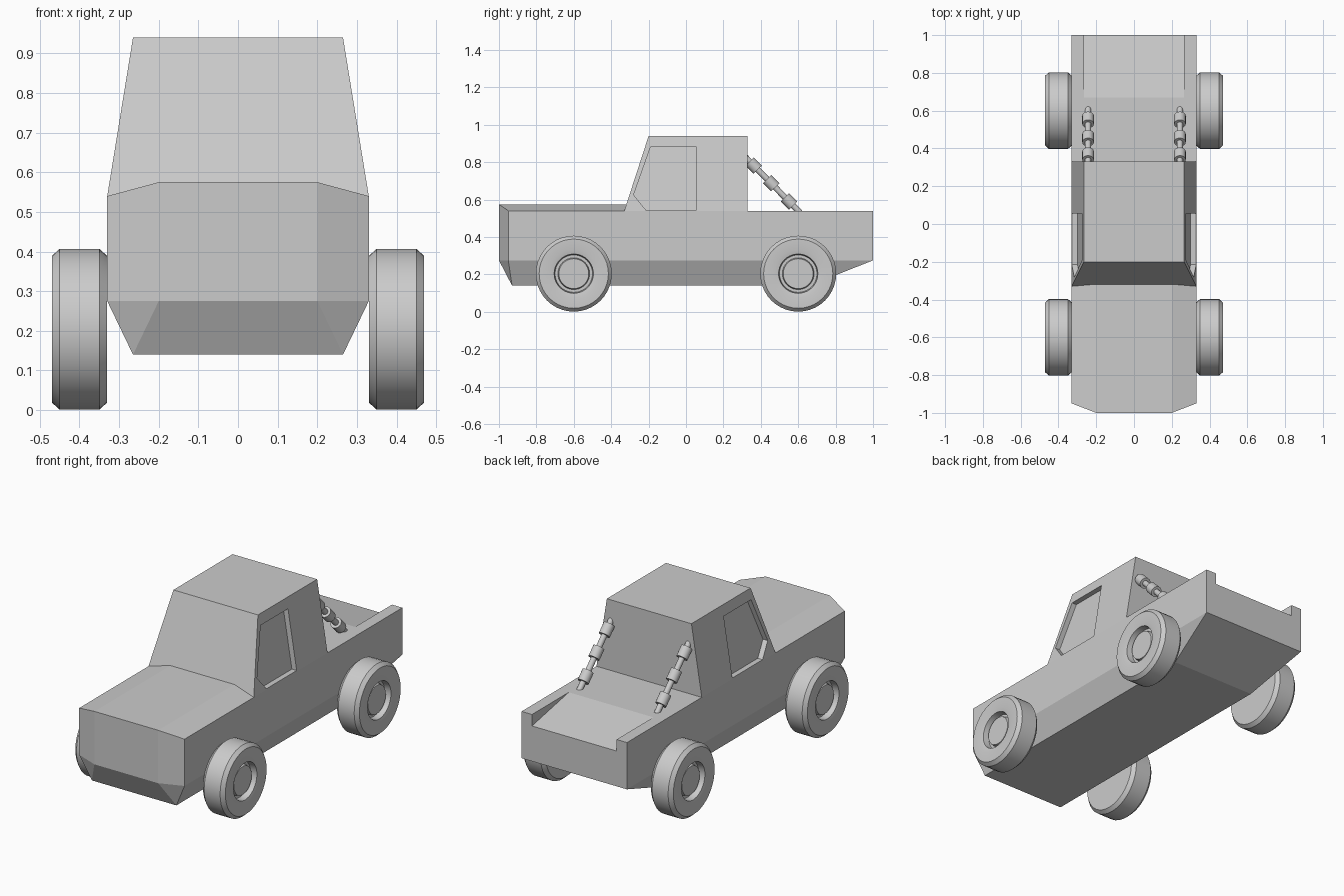
import bpy, bmesh, math
from mathutils import Vector, Matrix

cube = bpy.data.objects.get("Cube")
if cube:
    bpy.data.objects.remove(cube)

grey = bpy.data.materials.new("plain grey")
grey.use_nodes = True
grey.diffuse_color = (0.6, 0.6, 0.6, 1)
grey.node_tree.nodes["Principled BSDF"].inputs["Base Color"].default_value = (0.6, 0.6, 0.6, 1)


def finish(name, bm, smooth=False):
    bmesh.ops.recalc_face_normals(bm, faces=bm.faces)
    mesh = bpy.data.meshes.new(name)
    bm.to_mesh(mesh)
    bm.free()
    mesh.materials.append(grey)
    obj = bpy.data.objects.new(name, mesh)
    bpy.context.collection.objects.link(obj)
    if smooth:
        bpy.ops.object.select_all(action='DESELECT')
        obj.select_set(True)
        bpy.context.view_layer.objects.active = obj
        bpy.ops.object.shade_smooth_by_angle(angle=math.radians(30))
    return obj


def hull(name, points, mirror=True):
    """Convex block from corner points, mirrored across x = 0 if asked."""
    bm = bmesh.new()
    for x, y, z in points:
        bm.verts.new((x, y, z))
        if mirror:
            bm.verts.new((-x, y, z))
    bmesh.ops.convex_hull(bm, input=bm.verts)
    bmesh.ops.dissolve_limit(bm, angle_limit=0.02, verts=bm.verts, edges=bm.edges)
    return finish(name, bm)


def cut(target, cutter):
    mod = target.modifiers.new("cut", 'BOOLEAN')
    mod.operation = 'DIFFERENCE'
    mod.solver = 'EXACT'
    mod.object = cutter
    bpy.context.view_layer.objects.active = target
    bpy.ops.object.modifier_apply(modifier=mod.name)
    bpy.data.objects.remove(cutter)


# Main dimensions
SIDE, SILL, FLOOR, BELT, DECK = 0.33, 0.265, 0.14, 0.275, 0.54
HOOD_X, HOOD_Z, ROOF = 0.2, 0.575, 0.94

# Nose with raised hood and chamfered corners
hull("nose", [
    (SILL, -0.93, FLOOR), (HOOD_X, -1, BELT), (SIDE, -0.95, BELT),
    (SIDE, -0.95, DECK), (HOOD_X, -1, HOOD_Z),
    (SILL, -0.32, FLOOR), (SIDE, -0.32, BELT), (SIDE, -0.32, DECK), (HOOD_X, -0.32, HOOD_Z)])

# Rear body with a sloping recess between the bed sides
rear = hull("rear_body", [
    (SILL, -0.32, FLOOR), (SIDE, -0.32, BELT), (SIDE, -0.32, DECK),
    (SILL, 0.66, FLOOR), (SIDE, 1, BELT), (SIDE, 1, DECK)])
cut(rear, hull("bed_cutter", [(SILL, y, z) for y, z in
                              ((0.62, 0.55), (1.05, 0.465), (1.05, 0.6), (0.62, 0.6))]))

# Cab with inset side windows that follow the leaning sides
cab = hull("cab", [
    (SIDE, -0.33, DECK), (SIDE, 0.33, DECK), (SILL, -0.2, ROOF), (SILL, 0.33, ROOF)])
window = ((-0.19, 0.88), (0.055, 0.88), (0.055, 0.545), (-0.215, 0.545), (-0.28, 0.625))
lean = (SIDE - SILL) / (ROOF - DECK)
for side in (-1, 1):
    pts = [(side * (SIDE - lean * (z - DECK) + off), y, z)
           for y, z in window for off in (-0.03, 0.05)]
    cut(cab, hull("window_cutter", pts, mirror=False))

# Wheels: lathed tyre and recessed hub
profile = ((0.33, 0), (0.33, 0.185), (0.35, 0.203), (0.45, 0.203), (0.47, 0.185),
           (0.47, 0.13), (0.465, 0.105), (0.43, 0.1), (0.43, 0.085), (0.45, 0.08), (0.45, 0))
for side, side_name in ((1, "left"), (-1, "right")):
    for y, end_name in ((-0.6, "front"), (0.6, "rear")):
        bm = bmesh.new()
        verts = [bm.verts.new((side * x, 0, r)) for x, r in profile]
        edges = [bm.edges.new(pair) for pair in zip(verts, verts[1:])]
        bmesh.ops.spin(bm, geom=verts + edges, axis=(1, 0, 0), cent=(0, 0, 0),
                       angle=math.tau, steps=40)
        bmesh.ops.remove_doubles(bm, verts=bm.verts, dist=0.0005)
        wheel = finish(f"{end_name}_{side_name}_wheel", bm, smooth=True)
        wheel.location = (0, y, 0.204)

# Bed struts: a slanted rod carrying three collars
top, foot = Vector((0, 0.3, 0.845)), Vector((0, 0.61, 0.53))
axis = (foot - top).normalized()
turn = axis.to_track_quat('Z', 'Y').to_matrix().to_4x4()


def add_cylinder(bm, centre, radius, length):
    bmesh.ops.create_cone(bm, cap_ends=True, segments=16, radius1=radius, radius2=radius,
                          depth=length, matrix=Matrix.Translation(centre) @ turn)


for side, side_name in ((1, "left"), (-1, "right")):
    bm = bmesh.new()
    shift = Vector((side * 0.243, 0, 0))
    add_cylinder(bm, shift + (top + foot) / 2, 0.016, (foot - top).length)
    for t in (0.2, 0.5, 0.81):
        add_cylinder(bm, shift + top.lerp(foot, t), 0.031, 0.062)
    finish(f"{side_name}_bed_strut", bm, smooth=True)
